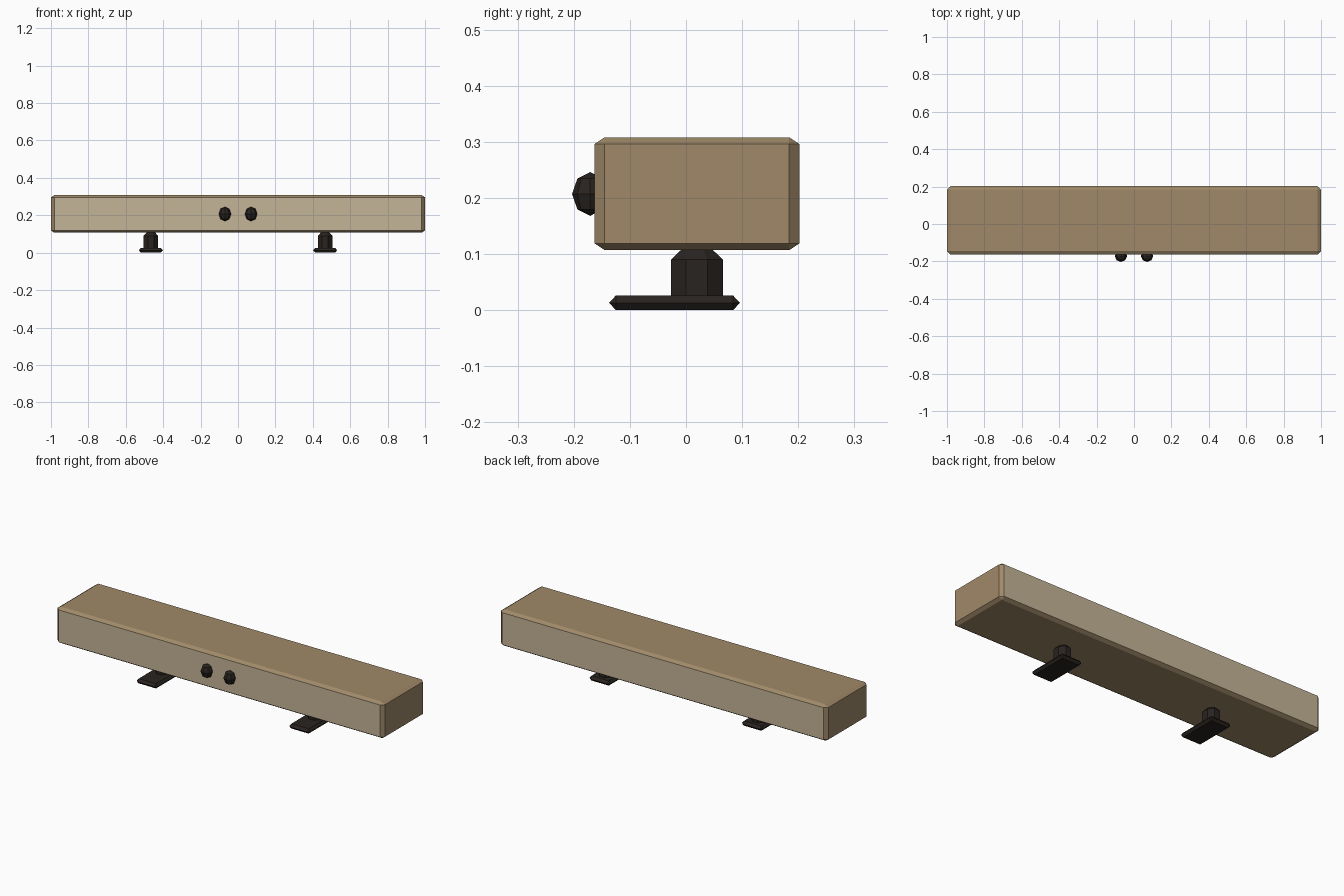
import bpy, bmesh
from math import pi
from mathutils import Matrix, Vector

if "Cube" in bpy.data.objects:
    bpy.data.objects.remove(bpy.data.objects["Cube"])


def material(name, rgb):
    m = bpy.data.materials.new(name)
    m.diffuse_color = (*rgb, 1)
    m.use_nodes = True
    m.node_tree.nodes["Principled BSDF"].inputs["Base Color"].default_value = m.diffuse_color
    return m


WOOD = material("wood", (0.35, 0.25, 0.14))
PANEL = material("pale_panel", (0.56, 0.46, 0.31))
DARK = material("dark_metal", (0.022, 0.017, 0.014))


def finish(bm, name, *mats):
    bmesh.ops.recalc_face_normals(bm, faces=bm.faces)
    me = bpy.data.meshes.new(name)
    bm.to_mesh(me)
    bm.free()
    for m in mats:
        me.materials.append(m)
    ob = bpy.data.objects.new(name, me)
    bpy.context.collection.objects.link(ob)
    return ob


def chamfered_box(lo, hi, cham):
    """Box with its edges cut by a different amount along each axis."""
    lo, hi, cham = Vector(lo), Vector(hi), Vector(cham)
    bm = bmesh.new()
    bmesh.ops.create_cube(bm, size=1)
    size = [(hi[i] - lo[i]) / cham[i] for i in range(3)]
    bmesh.ops.scale(bm, vec=size, verts=bm.verts)
    bmesh.ops.bevel(bm, geom=bm.edges[:], offset=1, segments=1,
                    affect='EDGES', profile=0.5)
    bmesh.ops.scale(bm, vec=cham, verts=bm.verts)
    bmesh.ops.translate(bm, vec=(lo + hi) / 2, verts=bm.verts)
    return bm


# Long cabinet, with paler front and back faces
bm = chamfered_box((-1, -0.163, 0.107), (1, 0.202, 0.308), (0.018, 0.018, 0.012))
bm.normal_update()
for f in bm.faces:
    if abs(f.normal.y) > 0.99:
        f.material_index = 1
finish(bm, "cabinet", WOOD, PANEL)

for side, s in (("left", -1), ("right", 1)):
    # Faceted knob on the front
    bm = bmesh.new()
    bmesh.ops.create_uvsphere(bm, u_segments=8, v_segments=4, radius=1)
    bmesh.ops.scale(bm, vec=(0.033, 0.032, 0.039), verts=bm.verts)
    bmesh.ops.translate(bm, vec=(s * 0.07, -0.171, 0.207), verts=bm.verts)
    finish(bm, f"knob_{side}", DARK)

    # Foot plate
    x = s * 0.466
    bm = chamfered_box((x - 0.064, -0.137, 0), (x + 0.064, 0.096, 0.026),
                       (0.011, 0.012, 0.01299))
    finish(bm, f"foot_plate_{side}", DARK)

    # Eight-sided stem, tapering into the cabinet
    bm = bmesh.new()
    r = 1 / 0.9239
    rings = []
    for z, k in ((0.02, 1), (0.09, 1), (0.112, 0.5)):
        ring = bmesh.ops.create_circle(
            bm, segments=8, radius=r * k,
            matrix=Matrix.Translation((0, 0, z)) @ Matrix.Rotation(pi / 8, 4, 'Z'))
        rings.append(ring["verts"])
    for a, b in zip(rings, rings[1:]):
        for i in range(8):
            j = (i + 1) % 8
            bm.faces.new((a[i], a[j], b[j], b[i]))
    bm.faces.new(rings[0])
    bm.faces.new(rings[-1])
    bmesh.ops.scale(bm, vec=(0.039, 0.0465, 1), verts=bm.verts)
    bmesh.ops.translate(bm, vec=(x, 0.0195, 0), verts=bm.verts)
    finish(bm, f"foot_stem_{side}", DARK)
